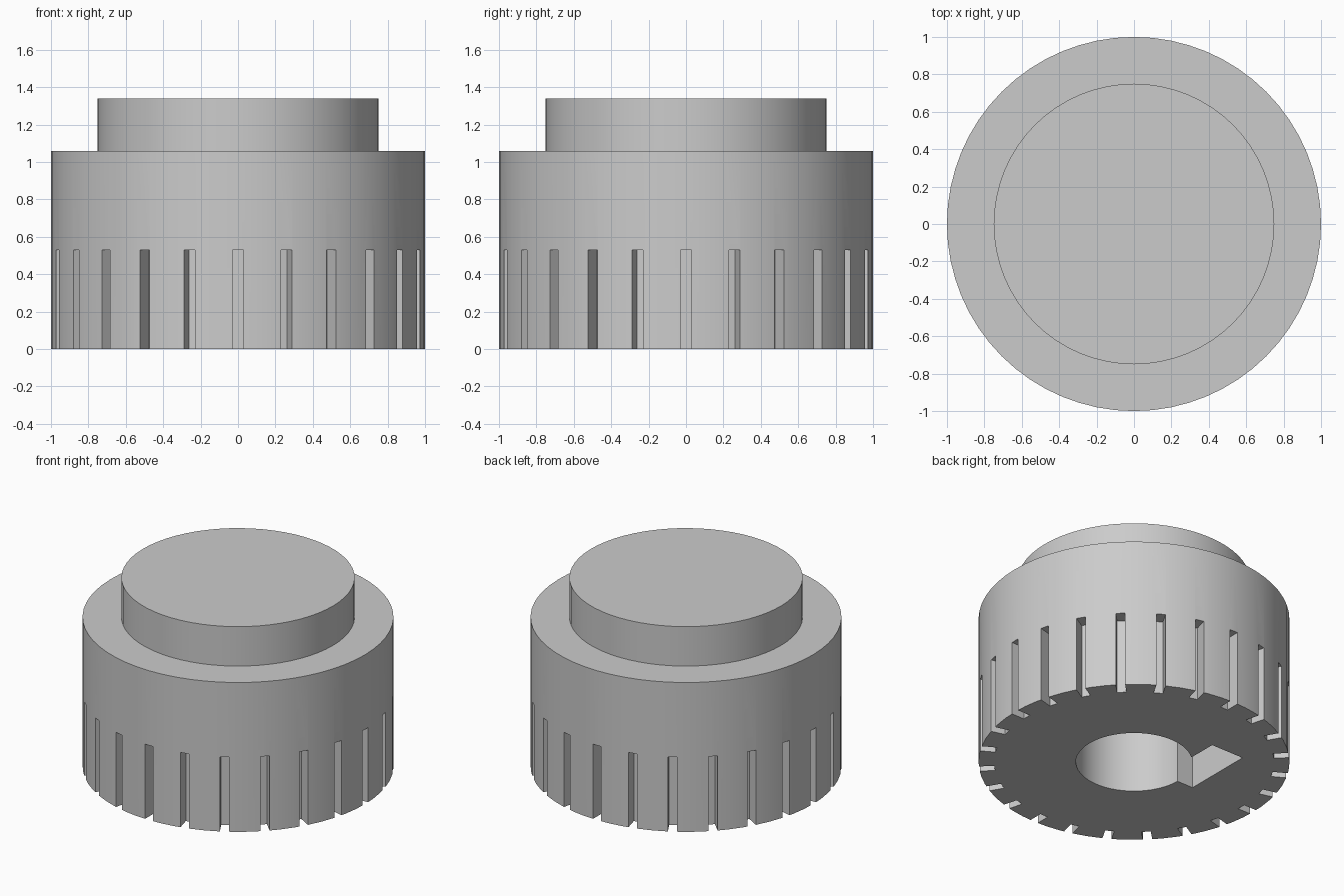
import bpy
import bmesh
import math
from mathutils import Matrix

cube = bpy.data.objects.get("Cube")
if cube:
    bpy.data.objects.remove(cube, do_unlink=True)

SIDES = 64
RADIUS, BODY_TOP = 1.0, 1.06
KNOB_RADIUS, KNOB_TOP = 0.75, 1.34
SLOTS, SLOT_WIDTH, SLOT_DEPTH, SLOT_TOP = 24, 0.06, 0.1, 0.53
BORE_RADIUS, BORE_TOP = 0.374, 0.8

grey = bpy.data.materials.new("plain grey")
grey.use_nodes = True
grey.diffuse_color = (0.6, 0.6, 0.6, 1)
grey.node_tree.nodes["Principled BSDF"].inputs["Base Color"].default_value = grey.diffuse_color


def make_object(name, bm):
    bmesh.ops.recalc_face_normals(bm, faces=bm.faces)
    mesh = bpy.data.meshes.new(name)
    bm.to_mesh(mesh)
    bm.free()
    mesh.materials.append(grey)
    obj = bpy.data.objects.new(name, mesh)
    bpy.context.collection.objects.link(obj)
    return obj


def lathe(name, profile):
    """Closed turned solid from (radius, height) points, capped at both ends."""
    bm = bmesh.new()
    rings = []
    for r, z in profile:
        angles = [math.tau * i / SIDES for i in range(SIDES)]
        rings.append([bm.verts.new((r * math.cos(a), r * math.sin(a), z)) for a in angles])
    for low, high in zip(rings, rings[1:]):
        for i in range(SIDES):
            j = (i + 1) % SIDES
            bm.faces.new((low[i], low[j], high[j], high[i]))
    bm.faces.new(rings[0])
    bm.faces.new(rings[-1])
    return make_object(name, bm)


def add_box(bm, low, high, turn=0.0):
    size = [b - a for a, b in zip(low, high)]
    centre = [(a + b) / 2 for a, b in zip(low, high)]
    matrix = (Matrix.Rotation(turn, 4, 'Z') @ Matrix.Translation(centre)
              @ Matrix.Diagonal((*size, 1)))
    bmesh.ops.create_cube(bm, size=1, matrix=matrix)


# Stepped body with its round top
body = lathe("slotted_body", [(RADIUS, 0), (RADIUS, BODY_TOP),
                              (KNOB_RADIUS, BODY_TOP), (KNOB_RADIUS, KNOB_TOP)])

# Ring of slots around the lower half
bm = bmesh.new()
for i in range(SLOTS):
    add_box(bm, (RADIUS - SLOT_DEPTH, -SLOT_WIDTH / 2, -0.1),
            (RADIUS + 0.1, SLOT_WIDTH / 2, SLOT_TOP), math.tau * i / SLOTS)
slots = make_object("slot_cutter", bm)

# Round bore and its square-cornered side pocket
bore = lathe("bore_cutter", [(BORE_RADIUS, -0.1), (BORE_RADIUS, BORE_TOP)])
bm = bmesh.new()
add_box(bm, (-0.5, -0.01, -0.1), (-0.245, 0.49, BORE_TOP))
pocket = make_object("pocket_cutter", bm)

bpy.ops.object.select_all(action='DESELECT')
bpy.context.view_layer.objects.active = body
body.select_set(True)
for cutter in (slots, bore, pocket):
    cutter.hide_render = True
    cut = body.modifiers.new(cutter.name, 'BOOLEAN')
    cut.operation = 'DIFFERENCE'
    cut.solver = 'EXACT'
    cut.object = cutter
    bpy.ops.object.modifier_apply(modifier=cut.name)
    bpy.data.objects.remove(cutter, do_unlink=True)

bpy.ops.object.shade_smooth_by_angle(angle=math.radians(30))
